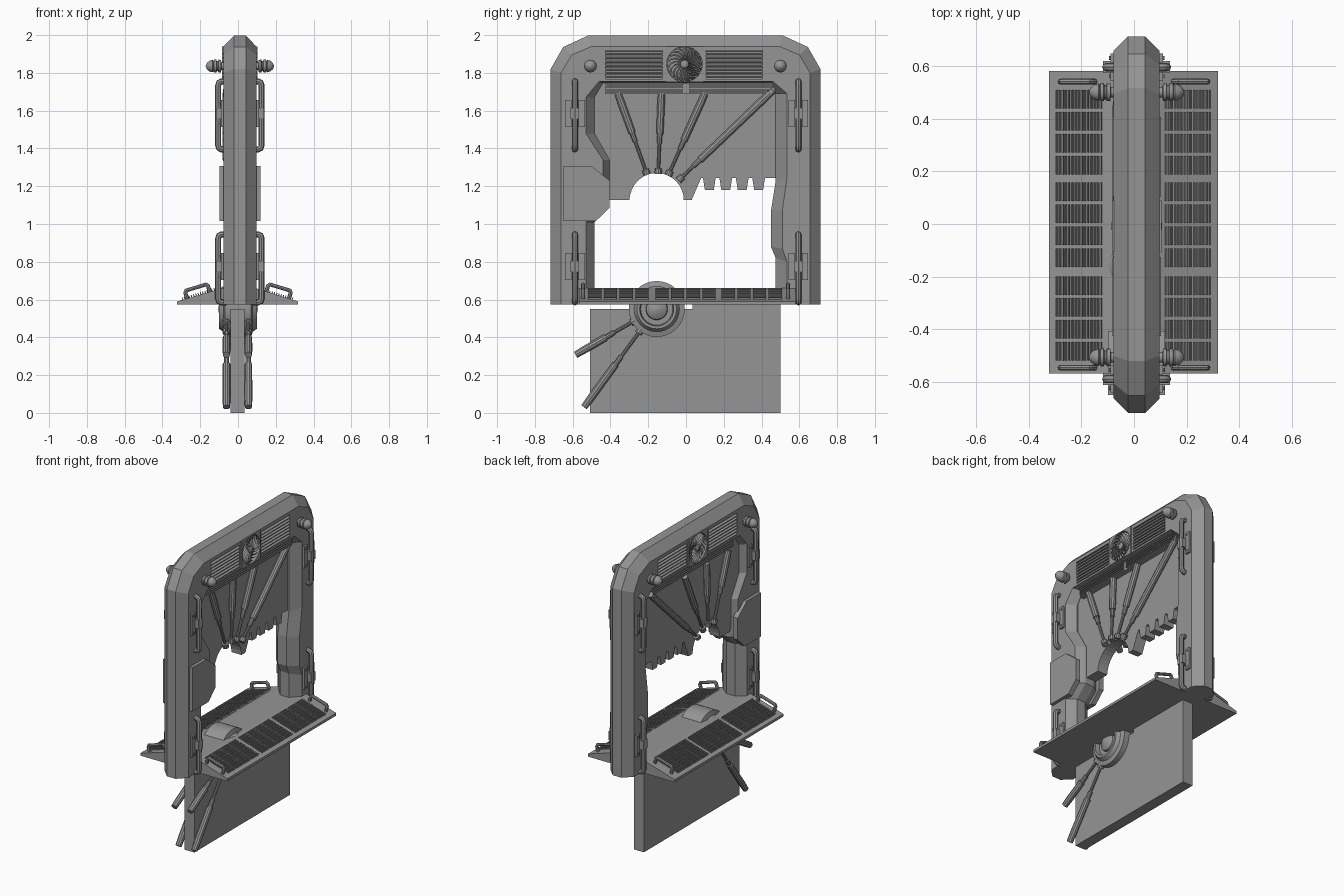
import bpy, bmesh, math
from mathutils import Vector, Matrix

cube = bpy.data.objects.get("Cube")
if cube:
    bpy.data.objects.remove(cube)

grey = bpy.data.materials.new("plain_grey")
grey.use_nodes = True
grey.diffuse_color = (0.3, 0.3, 0.3, 1)
grey.node_tree.nodes["Principled BSDF"].inputs["Base Color"].default_value = (0.3, 0.3, 0.3, 1)

CX = 0.01      # centre plane of the frame
HALF = 0.087   # half thickness of the frame
SIDES = (-1, 1)


def finish(name, bm, smooth=False):
    bmesh.ops.recalc_face_normals(bm, faces=bm.faces)
    me = bpy.data.meshes.new(name)
    bm.to_mesh(me)
    bm.free()
    me.materials.append(grey)
    ob = bpy.data.objects.new(name, me)
    bpy.context.collection.objects.link(ob)
    if smooth:
        bpy.ops.object.select_all(action='DESELECT')
        ob.select_set(True)
        bpy.context.view_layer.objects.active = ob
        bpy.ops.object.shade_smooth_by_angle(angle=math.radians(35))
    return ob


def loft(bm, loops):
    """Skin closed loops of equal length and cap both ends."""
    rings = [[bm.verts.new(p) for p in loop] for loop in loops]
    n = len(rings[0])
    for a, b in zip(rings, rings[1:]):
        for i in range(n):
            j = (i + 1) % n
            bm.faces.new((a[i], a[j], b[j], b[i]))
    bm.faces.new(rings[0][::-1])
    bm.faces.new(rings[-1])


def prism(bm, outline, x0, x1):
    loft(bm, [[(x, y, z) for y, z in outline] for x in (x0, x1)])


def box(bm, centre, size, tilt=0):
    m = Matrix.Translation(centre) @ Matrix.Rotation(tilt, 4, 'Y') @ Matrix.Diagonal((*size, 1))
    bmesh.ops.create_cube(bm, size=1, matrix=m)


def lathe(bm, start, direction, profile, seg=16):
    """Revolve (distance, radius) pairs around an axis."""
    q = Vector(direction).to_track_quat('Z', 'Y')
    turns = [2 * math.pi * k / seg for k in range(seg)]
    loft(bm, [[Vector(start) + q @ Vector((r * math.cos(a), r * math.sin(a), t)) for a in turns]
              for t, r in profile])


def pipe(name, path, radius):
    cu = bpy.data.curves.new(name, 'CURVE')
    cu.dimensions = '3D'
    cu.bevel_depth = radius
    cu.bevel_resolution = 2
    cu.use_fill_caps = True
    sp = cu.splines.new('POLY')
    sp.points.add(len(path) - 1)
    for p, co in zip(sp.points, path):
        p.co = (*co, 1)
    cu.materials.append(grey)
    ob = bpy.data.objects.new(name, cu)
    bpy.context.collection.objects.link(ob)
    bpy.ops.object.select_all(action='DESELECT')
    ob.select_set(True)
    bpy.context.view_layer.objects.active = ob
    bpy.ops.object.convert(target='MESH')
    bpy.ops.object.shade_smooth_by_angle(angle=math.radians(40))


# Arch frame: chamfered outside and inside
ridge = [(-.717, .573), (-.717, 1.82), (-.65, 1.937), (-.52, 1.997), (.515, 1.997), (.645, 1.937),
         (.712, 1.82), (.712, .573), (.475, .573), (.475, .82), (.45, .88), (.45, 1.07), (.475, 1.23),
         (.475, 1.69), (.44, 1.746), (-.44, 1.746), (-.485, 1.67), (-.485, 1.48), (-.405, 1.34),
         (-.405, 1.085), (-.485, 1.01), (-.485, .573)]
face = [(-.662, .573), (-.662, 1.8), (-.605, 1.895), (-.5, 1.94), (.495, 1.94), (.6, 1.895),
        (.657, 1.8), (.657, .573), (.535, .573), (.535, .8), (.51, .87), (.51, 1.07), (.535, 1.25),
        (.535, 1.69), (.46, 1.755), (-.46, 1.755), (-.53, 1.67), (-.53, 1.48), (-.44, 1.34),
        (-.44, 1.085), (-.53, 1.01), (-.53, .573)]
bm = bmesh.new()
loft(bm, [[(CX + x, y, z) for y, z in pts]
          for x, pts in ((-HALF, face), (-.032, ridge), (.032, ridge), (HALF, face))])
frame = finish("arch_frame", bm)

# Fan housing plates
FAN = (-.008, 1.846)
bm = bmesh.new()
for s in SIDES:
    box(bm, (CX + s * HALF, *FAN), (.014, .196, .19))
housing = finish("fan_housing", bm)

# Recesses for grilles and fans
GRILLES = ((-.425, -.125), (.105, .405))
bm = bmesh.new()
for s in SIDES:
    for y0, y1 in GRILLES:
        box(bm, (CX + s * HALF, (y0 + y1) / 2, 1.843), (.05, y1 - y0, .15))
    lathe(bm, (CX + s * .055, *FAN), (s, 0, 0), [(0, .094), (.08, .094)], 32)
cutter = finish("recess_cutter", bm)
cutter.hide_render = True
for ob in (frame, housing):
    mod = ob.modifiers.new("recess", 'BOOLEAN')
    mod.operation = 'DIFFERENCE'
    mod.solver = 'EXACT'
    mod.object = cutter
    bpy.context.view_layer.objects.active = ob
    bpy.ops.object.modifier_apply(modifier=mod.name)
bpy.data.objects.remove(cutter)

# Grille slats
bm = bmesh.new()
for s in SIDES:
    for y0, y1 in GRILLES:
        for i in range(7):
            box(bm, (CX + s * .08, (y0 + y1) / 2, 1.782 + i * .0205), (.022, y1 - y0, .009), s * .5)
finish("grille_slats", bm)

# Curved fan blades around a hub
bm = bmesh.new()
for s in SIDES:
    lathe(bm, (CX + s * .06, *FAN), (s, 0, 0), [(0, .022), (.03, .022), (.036, .012)])
    for k in range(18):
        rows = []
        for j in range(5):
            r, a = .018 + j * .0185, k * math.pi / 9 + j * j * .04
            rows.append([bm.verts.new((CX + s * x, FAN[0] + r * math.cos(a + w), FAN[1] + r * math.sin(a + w)))
                         for x, w in ((.066, 0), (.09, .26))])
        for a, b in zip(rows, rows[1:]):
            bm.faces.new((a[0], a[1], b[1], b[0]))
finish("fan_blades", bm)

# Louvred bar under the top beam
bm = bmesh.new()
box(bm, (CX, .02, 1.717), (.11, .9, .06))
for s in SIDES:
    for y0, y1 in ((-.42, -.015), (.015, .46)):
        for i in range(4):
            box(bm, (CX + s * .06, (y0 + y1) / 2, 1.697 + i * .0135), (.016, y1 - y0, .007))
finish("louvre_bar", bm)

# Upper blade with round notch and teeth
MID = -.003
outline = [(-.5, 1.76), (-.5, 1.4), (-.405, 1.127), (-.3, 1.127)]
outline += [(-.155 + .143 * math.cos(a), 1.127 + .143 * math.sin(a))
            for a in (math.pi * (1 - k / 16) for k in range(1, 17))]
outline += [(.03, 1.127), (.08, 1.243)]
for k in range(4):
    y = .09 + k * .087
    outline += [(y, 1.243), (y + .01, 1.18), (y + .057, 1.18), (y + .067, 1.243)]
outline += [(.49, 1.243), (.49, 1.76)]
bm = bmesh.new()
prism(bm, outline, MID - .037, MID + .037)
finish("upper_blade", bm)

# Lower blade slab
bm = bmesh.new()
prism(bm, [(-.508, 0), (.5, 0), (.5, .575), (.035, .575), (.035, .55), (-.508, .55)], MID - .037, MID + .037)
finish("lower_blade", bm)

# Deck with sloping wings
bm = bmesh.new()
section = [(-.322, .573), (.318, .573), (.318, .59), (.095, .66), (-.085, .66), (-.322, .59)]
loft(bm, [[(x, y, z) for x, z in section] for y in (-.567, .58)])
finish("deck", bm)

# Rows of deck fins
SLOPE = .3
bm = bmesh.new()
for s in SIDES:
    for group in (-.358, -.003, .348):
        for row in range(4):
            for i in range(15):
                d = .122 + i * .012
                box(bm, (s * d - .003, group + (row - 1.5) * .083, .66 - (d - .09) * SLOPE),
                    (.005, .07, .022), s * (.3 + .1 * (i % 2)))
finish("deck_fins", bm)

# Round hub through the deck
half = [(.105, .001), (.1, .03), (.085, .055), (.07, .058), (.07, .085), (.1, .09), (.1, .105),
        (.078, .12), (.07, .148)]
bm = bmesh.new()
lathe(bm, (0, -.155, .55), (1, 0, 0), [(-t, r) for t, r in half] + half[::-1], 32)
finish("hub", bm, True)


def pistons(name, ends):
    """Thick sleeve, thin rod and end fitting, repeated on both sides."""
    bm = bmesh.new()
    for s in SIDES:
        for (y0, z0), (y1, z1), split in ends:
            a, b = Vector((MID + s * .058, y0, z0)), Vector((MID + s * .058, y1, z1))
            n = (b - a).length
            lathe(bm, a, b - a, [(0, .019), (.05, .021), (split * n, .02), (split * n, .014),
                                 (split * n + .05, .014), (split * n + .05, .009), (n - .03, .009),
                                 (n - .03, .02), (n, .02)], 10)
    finish(name, bm, True)


pistons("upper_pistons", [((-.36, 1.69), (-.205, 1.26), .48), ((-.13, 1.69), (-.147, 1.265), .5),
                          ((.1, 1.69), (-.095, 1.255), .57), ((.463, 1.71), (-.04, 1.23), .77)])
pistons("lower_pistons", [((-.585, .307), (-.265, .492), .5), ((-.54, .03), (-.235, .445), .55)])

# Ribbed lamps on the top beam
bm = bmesh.new()
for s in SIDES:
    for y in (-.506, .5):
        lathe(bm, (CX, y, 1.836), (s, 0, 0),
              [(.07, .02), (.098, .02), (.1, .033), (.113, .034), (.116, .027), (.122, .027), (.125, .034),
               (.137, .034), (.14, .027), (.145, .033), (.162, .028), (.175, .016), (.181, .002)])
finish("side_lamps", bm, True)

# Side grab rails with clamp plates
bm = bmesh.new()
for s in SIDES:
    for y in (-.588, .595):
        for z0 in (.585, 1.395):
            rail = [(.07, 0), (.098, 0), (.11, .006), (.115, .022), (.115, .338), (.11, .354), (.098, .36), (.07, .36)]
            pipe("grab_rail", [(CX + s * x, y, z0 + z) for x, z in rail], .016)
            zc = z0 + .19
            box(bm, (CX + s * .105, y, zc), (.045, .045, .06))
            for e in SIDES:
                box(bm, (CX + s * .09, y + e * .035, zc), (.02, .034, .145))
                for f in SIDES:
                    lathe(bm, (CX + s * .095, y + e * .035, zc + f * .055), (s, 0, 0), [(0, .007), (.01, .007)], 6)
finish("rail_clamps", bm)

# Small handles at the deck corners
for s in SIDES:
    for y in (-.545, .54):
        bow = [(.15, -.01), (.15, .03), (.158, .04), (.262, .04), (.27, .03), (.27, -.01)]
        pipe("deck_handle", [(s * (d + h * SLOPE), y, .66 - (d - .09) * SLOPE + h) for d, h in bow], .011)

# Angular cover plates on one leg
cover = [(-.648, 1.307), (-.5, 1.307), (-.405, 1.23), (-.405, 1.085), (-.478, 1.015), (-.648, 1.015)]
bm = bmesh.new()
for s in SIDES:
    prism(bm, cover, CX + s * .075, CX + s * .108)
finish("cover_plates", bm)
